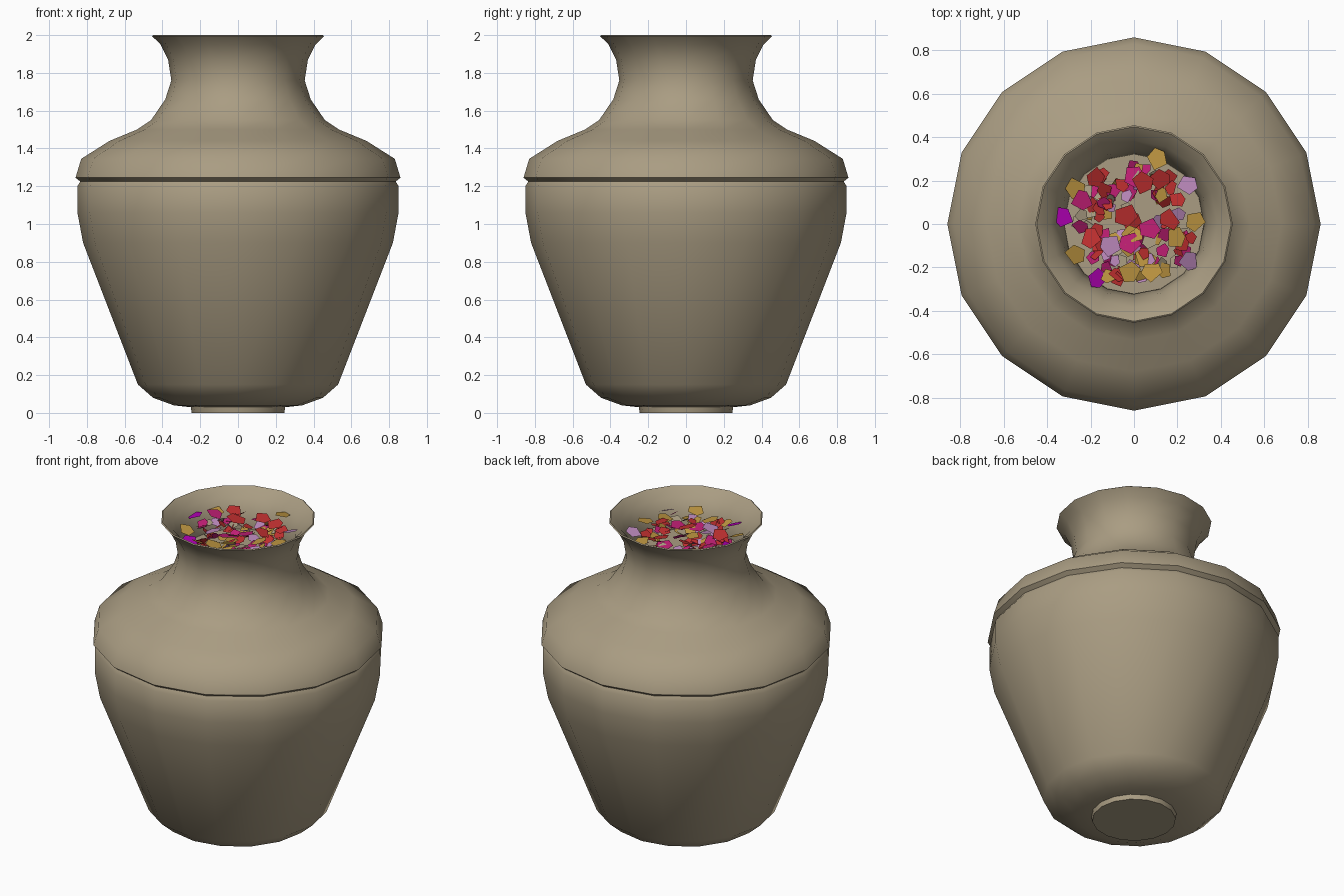
import bpy, bmesh, math, random
from mathutils import Matrix, Vector

if "Cube" in bpy.data.objects:
    bpy.data.objects.remove(bpy.data.objects["Cube"])

random.seed(7)
SIDES = 16


def material(name, rgb):
    m = bpy.data.materials.new(name)
    m.diffuse_color = (*rgb, 1)
    m.use_nodes = True
    m.node_tree.nodes["Principled BSDF"].inputs["Base Color"].default_value = m.diffuse_color
    return m


CLAY = material("clay", (0.40, 0.335, 0.225))
PETAL_MATS = [
    material("red", (0.51, 0.028, 0.028)),
    material("magenta", (0.51, 0.013, 0.17)),
    material("ochre", (0.49, 0.29, 0.05)),
    material("lilac", (0.485, 0.242, 0.485)),
    CLAY,
    material("purple", (0.41, 0.0, 0.43)),
]
RED, MAGENTA, OCHRE, LILAC, BEIGE, PURPLE = range(6)


def finish(bm, name, mats):
    me = bpy.data.meshes.new(name)
    bm.to_mesh(me)
    bm.free()
    ob = bpy.data.objects.new(name, me)
    bpy.context.collection.objects.link(ob)
    for m in mats:
        me.materials.append(m)
    return ob


def lathe(name, profile, mat):
    """Spin a (radius, height) profile and close both ends with flat caps."""
    bm = bmesh.new()
    rings = []
    for r, z in profile:
        rings.append([bm.verts.new((r * math.cos(2 * math.pi * i / SIDES),
                                    r * math.sin(2 * math.pi * i / SIDES), z))
                      for i in range(SIDES)])
    for a, b in zip(rings, rings[1:]):
        for i in range(SIDES):
            j = (i + 1) % SIDES
            bm.faces.new((a[i], a[j], b[j], b[i]))
    bm.faces.new(rings[0][::-1])
    if len(rings) > 1:
        bm.faces.new(rings[-1])
    return finish(bm, name, [mat])


# Vase: outside from foot to rim, then back down the inner wall
outer = [(0.245, 0), (0.25, 0.03), (0.34, 0.04), (0.45, 0.08), (0.53, 0.15),
         (0.82, 0.9), (0.85, 1.06), (0.85, 1.2), (0.835, 1.225), (0.86, 1.245),
         (0.83, 1.345), (0.68, 1.44), (0.535, 1.5), (0.46, 1.55), (0.385, 1.66),
         (0.353, 1.76), (0.37, 1.87), (0.41, 1.95), (0.455, 1.995)]
inner = [(0.448, 2.0), (0.385, 1.95), (0.343, 1.87), (0.322, 1.76), (0.355, 1.65),
         (0.43, 1.53), (0.65, 1.40), (0.79, 1.3), (0.79, 1.06), (0.77, 0.9),
         (0.48, 0.17), (0.42, 0.09), (0.33, 0.08)]
vase = lathe("vase", outer + inner, CLAY)
bpy.context.view_layer.objects.active = vase
vase.select_set(True)
bpy.ops.object.shade_smooth_by_angle(angle=math.radians(50))

# Flat bed carrying the petals inside the neck
bed = lathe("petal_bed", [(0.323, 1.775)], CLAY)

# Petals: irregular five-sided flakes
bm = bmesh.new()


def petal(x, y, z, size, tilt, mat):
    turn = random.uniform(0, 6.28)
    rot = (Matrix.Rotation(random.uniform(-tilt, tilt), 3, 'X')
           @ Matrix.Rotation(random.uniform(-tilt, tilt), 3, 'Y'))
    vs = []
    for i in range(5):
        a = turn + 2 * math.pi * (i + random.uniform(-0.2, 0.2)) / 5
        r = size * random.uniform(0.85, 1.1)
        p = rot @ Vector((r * math.cos(a), r * math.sin(a), 0))
        vs.append(bm.verts.new(p + Vector((x, y, z))))
    bm.faces.new(vs).material_index = mat


# Large petals lying on top
top = [(-0.33, 0.03, PURPLE), (-0.17, -0.25, PURPLE), (0.28, 0.01, OCHRE),
       (0.11, 0.30, OCHRE), (-0.27, 0.16, OCHRE), (-0.27, -0.14, OCHRE),
       (-0.02, -0.22, OCHRE), (0.08, -0.22, OCHRE), (0.19, -0.06, OCHRE),
       (0.25, 0.18, LILAC), (0.25, -0.17, LILAC), (-0.11, -0.10, LILAC),
       (-0.17, 0.21, RED), (0.12, 0.21, RED), (0.04, 0.19, RED), (0.16, 0.02, RED),
       (-0.20, -0.06, RED), (-0.02, -0.09, MAGENTA), (0.07, -0.02, MAGENTA),
       (0.0, 0.22, MAGENTA), (-0.24, 0.11, MAGENTA), (0.05, -0.16, OCHRE)]
for x, y, mat in top:
    petal(x, y, 1.92 + random.uniform(-0.02, 0.02), 0.052, 0.35, mat)
petal(-0.04, 0.04, 1.965, 0.06, 0.3, RED)

# Loose heap underneath
heap = [RED] * 5 + [MAGENTA] * 4 + [OCHRE] * 3 + [LILAC] * 3 + [BEIGE] * 4
for i in range(105):
    r = 0.27 * math.sqrt(random.random())
    a = random.uniform(0, 6.28)
    petal(r * math.cos(a), r * math.sin(a), random.uniform(1.81, 1.91),
          random.uniform(0.03, 0.045), 0.7, random.choice(heap))
finish(bm, "petals", PETAL_MATS)
